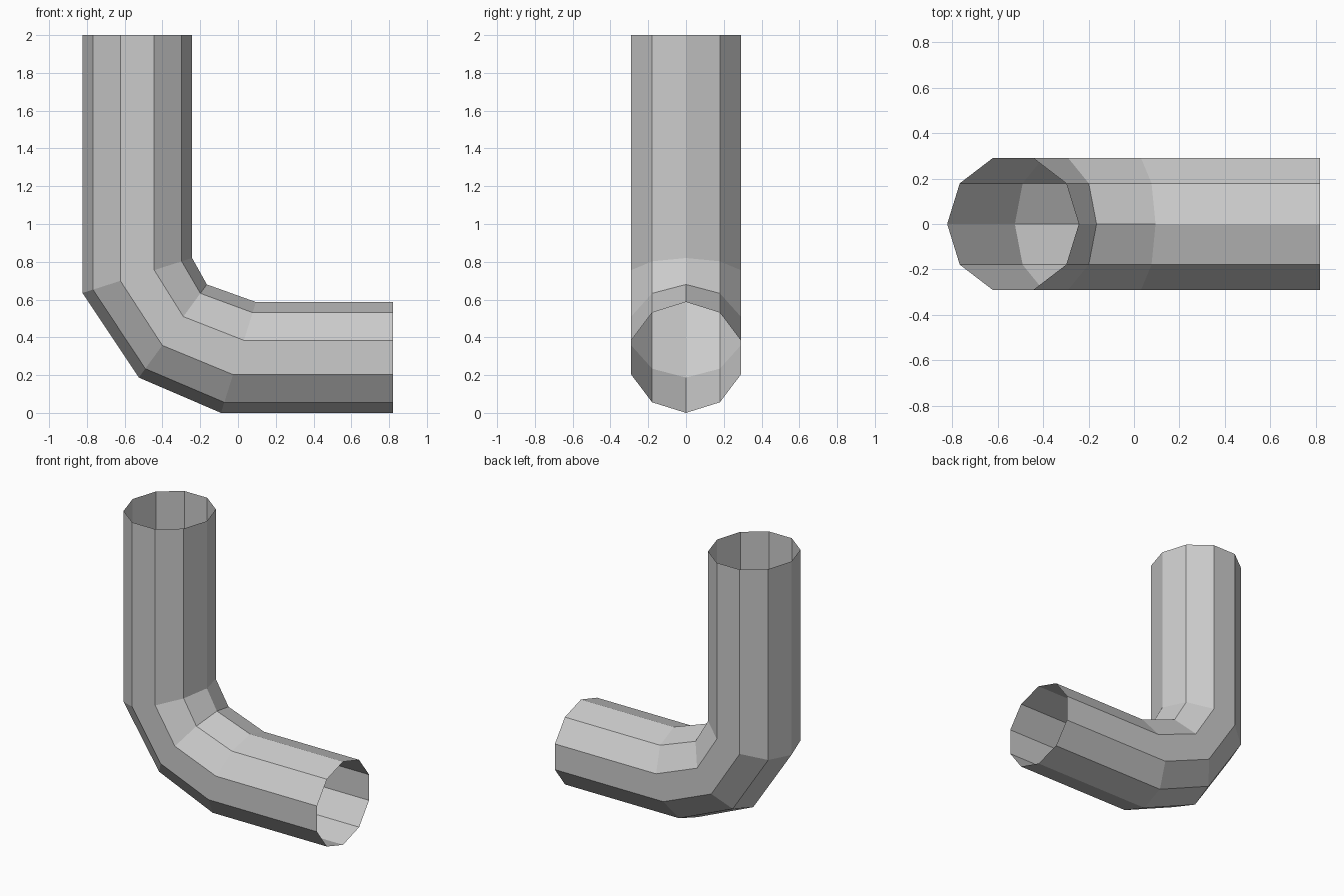
import bpy, bmesh
from math import sin, cos, tau

if "Cube" in bpy.data.objects:
    bpy.data.objects.remove(bpy.data.objects["Cube"])

SIDES = 10
HALF_DEPTH = 0.305  # radius along y

# Mitre cuts along the pipe: (outer x, z), (inner x, z)
CUTS = [
    ((-0.823, 2.0), (-0.243, 2.0)),
    ((-0.823, 0.635), (-0.243, 0.82)),
    ((-0.525, 0.187), (-0.165, 0.68)),
    ((-0.09, 0.0), (0.095, 0.587)),
    ((0.82, 0.0), (0.82, 0.587)),
]


def add_ring(bm, outer, inner):
    cx, cz = (outer[0] + inner[0]) / 2, (outer[1] + inner[1]) / 2
    hx, hz = (inner[0] - outer[0]) / 2, (inner[1] - outer[1]) / 2
    ring = []
    for i in range(SIDES):
        a = tau * i / SIDES
        ring.append(bm.verts.new((cx + hx * cos(a), HALF_DEPTH * sin(a), cz + hz * cos(a))))
    return ring


# Open-ended elbow pipe: bridge each cut to the next
bm = bmesh.new()
rings = [add_ring(bm, *cut) for cut in CUTS]
for a, b in zip(rings, rings[1:]):
    for i in range(SIDES):
        j = (i + 1) % SIDES
        bm.faces.new((a[i], b[i], b[j], a[j]))

mesh = bpy.data.meshes.new("elbow_pipe")
bm.to_mesh(mesh)
bm.free()
pipe = bpy.data.objects.new("elbow_pipe", mesh)
bpy.context.collection.objects.link(pipe)
